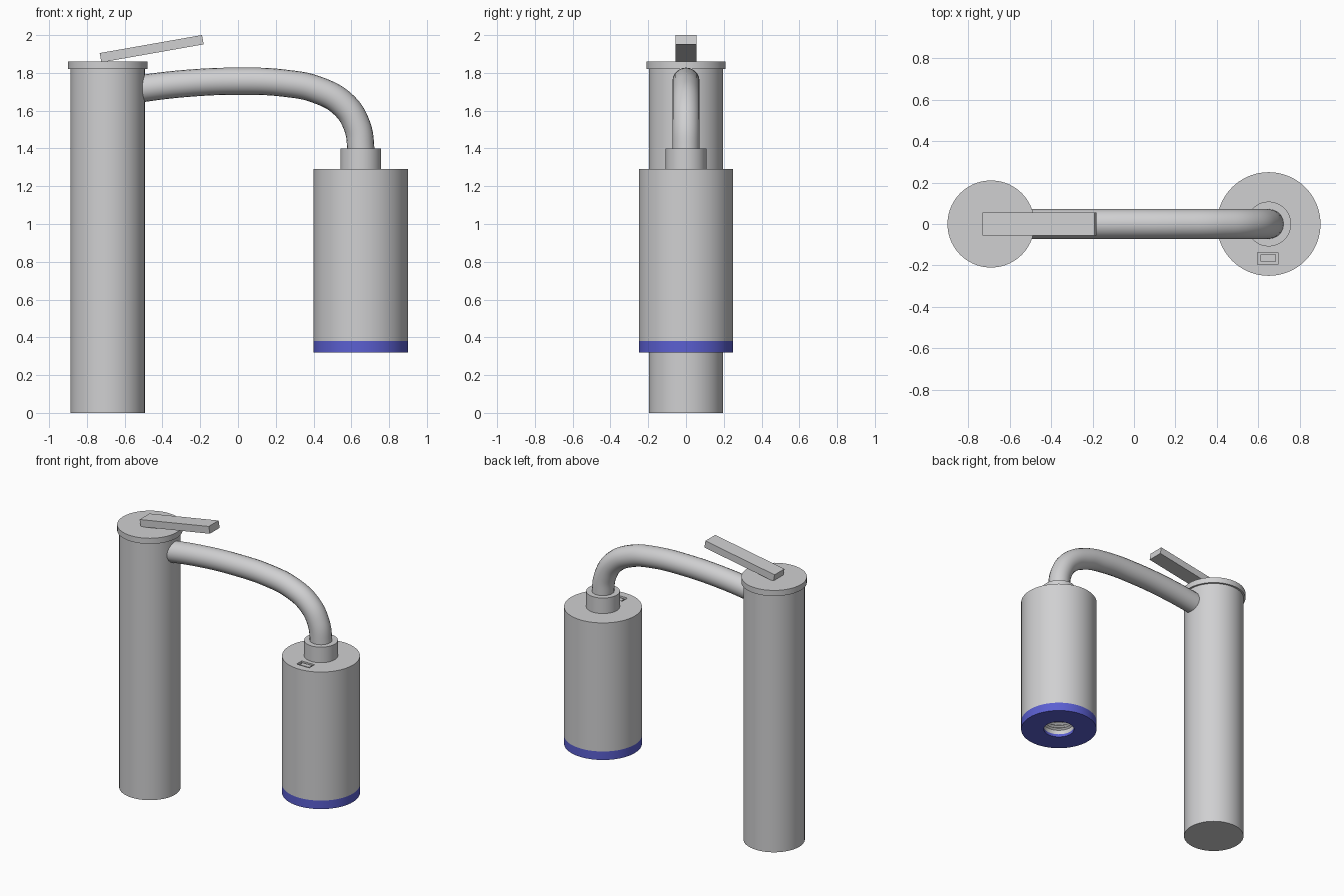
import bpy, bmesh, math

cube = bpy.data.objects.get("Cube")
if cube:
    bpy.data.objects.remove(cube, do_unlink=True)


def make_material(name, rgb):
    mat = bpy.data.materials.new(name)
    mat.use_nodes = True
    mat.diffuse_color = (*rgb, 1)
    bsdf = next(n for n in mat.node_tree.nodes if n.type == 'BSDF_PRINCIPLED')
    bsdf.inputs["Base Color"].default_value = (*rgb, 1)
    return mat


GREY = make_material("light grey", (0.63, 0.63, 0.64))
BLUE = make_material("violet blue", (0.105, 0.115, 0.64))


def activate(obj):
    bpy.ops.object.select_all(action='DESELECT')
    obj.select_set(True)
    bpy.context.view_layer.objects.active = obj


def smooth(obj):
    activate(obj)
    bpy.ops.object.shade_smooth_by_angle(angle=math.radians(35))


def add_mesh(name, bm, materials):
    bmesh.ops.recalc_face_normals(bm, faces=bm.faces)
    mesh = bpy.data.meshes.new(name)
    bm.to_mesh(mesh)
    bm.free()
    for mat in materials:
        mesh.materials.append(mat)
    obj = bpy.data.objects.new(name, mesh)
    bpy.context.collection.objects.link(obj)
    return obj


def lathe(name, x, profile, blue_bands=(), sides=72):
    """Spin (radius, height) points about a vertical axis, closing both ends."""
    bm = bmesh.new()
    turns = [2 * math.pi * i / sides for i in range(sides)]
    rings = [[bm.verts.new((x + r * math.cos(a), r * math.sin(a), z)) for a in turns]
             for r, z in profile]
    for band, (low, high) in enumerate(zip(rings, rings[1:])):
        for i in range(sides):
            j = (i + 1) % sides
            face = bm.faces.new((low[i], low[j], high[j], high[i]))
            face.material_index = int(band in blue_bands)
    bm.faces.new(rings[0])
    bm.faces.new(rings[-1])
    return add_mesh(name, bm, [GREY, BLUE] if blue_bands else [GREY])


def box(name, centre, size, tilt=0):
    bpy.ops.mesh.primitive_cube_add(size=1, location=centre, rotation=(0, tilt, 0))
    obj = bpy.context.object
    obj.name = name
    obj.scale = size
    obj.data.materials.append(GREY)
    return obj


COLUMN_X, HOUSING_X = -0.69, 0.65

# Column and its cap
smooth(lathe("column", COLUMN_X, [(0.197, 0), (0.197, 1.83)]))
smooth(lathe("column_cap", COLUMN_X, [(0.21, 1.82), (0.21, 1.86)]))

# Tilted lever on the cap
box("lever", (-0.457, 0, 1.928), (0.55, 0.11, 0.05), math.radians(-10))

# Bent spout tube
curve = bpy.data.curves.new("spout", 'CURVE')
curve.dimensions = '3D'
curve.bevel_depth = 0.072
curve.bevel_resolution = 8
curve.resolution_u = 10
curve.use_fill_caps = True
path = [(-0.6, 1.705), (-0.3, 1.742), (0, 1.756), (0.25, 1.745), (0.42, 1.71),
        (0.56, 1.63), (0.63, 1.52), (0.65, 1.4), (0.65, 1.3)]
spline = curve.splines.new('BEZIER')
spline.bezier_points.add(len(path) - 1)
for point, (x, z) in zip(spline.bezier_points, path):
    point.co = (x, 0, z)
    point.handle_left_type = point.handle_right_type = 'AUTO'
spout = bpy.data.objects.new("spout", curve)
bpy.context.collection.objects.link(spout)
curve.materials.append(GREY)
activate(spout)
bpy.ops.object.convert(target='MESH')
smooth(bpy.context.object)

# Collar joining spout and housing
smooth(lathe("collar", HOUSING_X, [(0.108, 1.285), (0.108, 1.4)]))

# Housing with blue base and a threaded outlet bored into its underside
profile = [(0.25, 1.29), (0.25, 0.38), (0.25, 0.32), (0.1, 0.32), (0.1, 0.34), (0.1, 0.37)]
profile += [(0.1 if i % 2 else 0.086, 0.38 + 0.01 * i) for i in range(14)]
housing = lathe("housing", HOUSING_X, profile, blue_bands=(1, 2, 3))

# Switch recess cut into the housing top
cutter = box("switch_cutter", (0.645, -0.166, 1.29), (0.1, 0.058, 0.06))
cutter.hide_render = True
cut = housing.modifiers.new("switch recess", 'BOOLEAN')
cut.operation = 'DIFFERENCE'
cut.solver = 'EXACT'
cut.object = cutter
activate(housing)
bpy.ops.object.modifier_apply(modifier=cut.name)
bpy.data.objects.remove(cutter, do_unlink=True)
smooth(housing)

# Switch sitting in the recess
box("switch", (0.647, -0.164, 1.27), (0.075, 0.034, 0.03))
